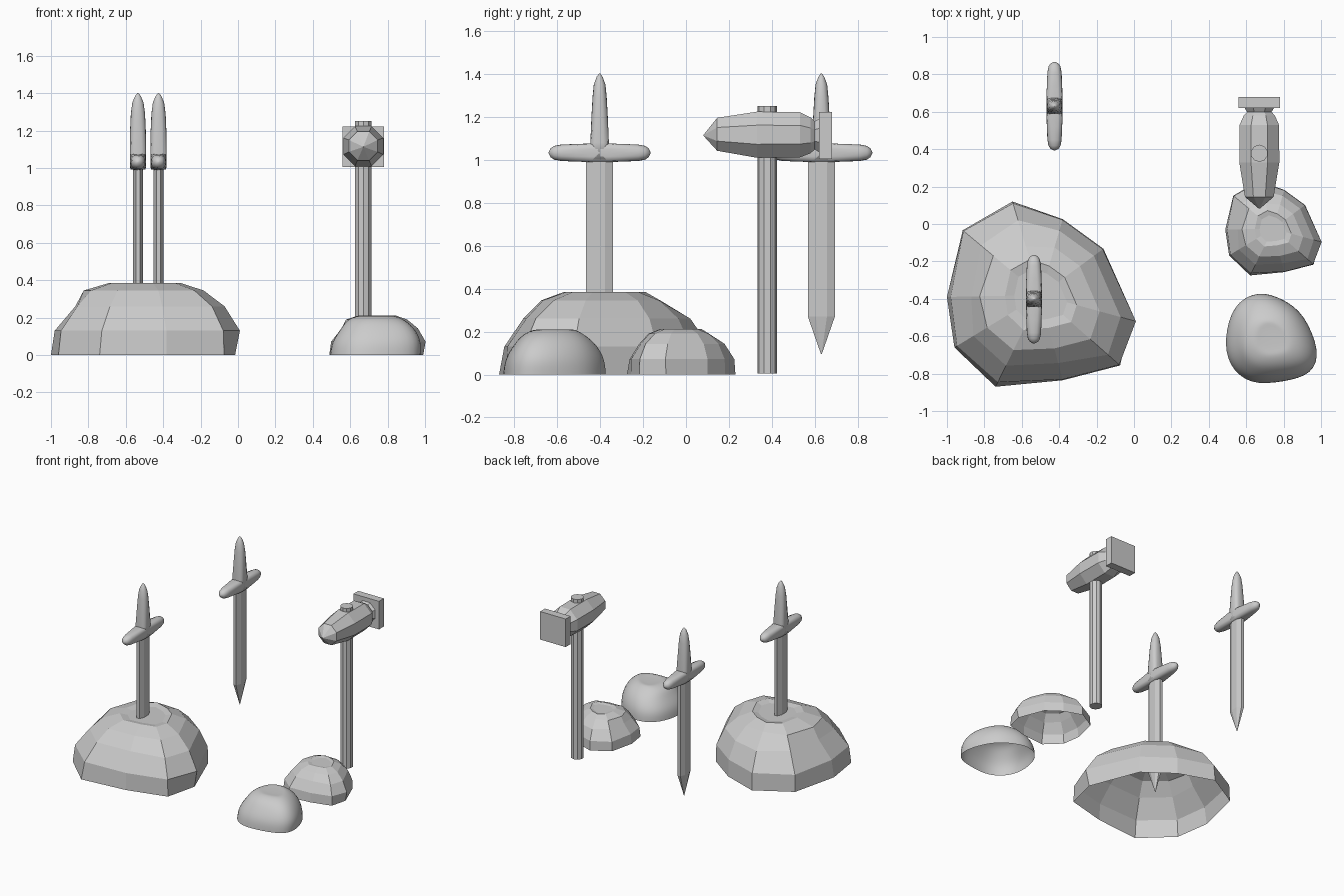
import bpy, bmesh
from math import sin, cos, pi
from mathutils import Vector

if "Cube" in bpy.data.objects:
    bpy.data.objects.remove(bpy.data.objects["Cube"])


def loft(name, rings, cap_start=True, cap_end=True, smooth=False):
    """Skin a list of equal-length point rings into one object."""
    bm = bmesh.new()
    vs = [[bm.verts.new(p) for p in ring] for ring in rings]
    n = len(rings[0])
    for a, b in zip(vs, vs[1:]):
        for i in range(n):
            j = (i + 1) % n
            bm.faces.new((a[i], a[j], b[j], b[i]))
    if cap_start:
        bm.faces.new(vs[0][::-1])
    if cap_end:
        bm.faces.new(vs[-1])
    bmesh.ops.remove_doubles(bm, verts=bm.verts, dist=1e-5)
    bmesh.ops.recalc_face_normals(bm, faces=bm.faces)
    for f in bm.faces:
        f.smooth = smooth
    me = bpy.data.meshes.new(name)
    bm.to_mesh(me)
    bm.free()
    ob = bpy.data.objects.new(name, me)
    bpy.context.collection.objects.link(ob)
    return ob


def ring(c, u, v, ru, rv, n, p=2.0, turn=0.5):
    """Superellipse ring round c in the u, v plane (p=2 is round, higher is squarer)."""
    pts = []
    for i in range(n):
        a = 2 * pi * (i + turn) / n
        ca, sa = cos(a), sin(a)
        k = (abs(ca) ** p + abs(sa) ** p) ** (-1 / p)
        pts.append(Vector(c) + Vector(u) * ru * k * ca + Vector(v) * rv * k * sa)
    return pts


X, Y, Z = (1, 0, 0), (0, 1, 0), (0, 0, 1)


def sword(name, x, y):
    # eight-sided flattened blade with a pointed tip
    k = 1 / cos(pi / 8)
    loft(name + "_blade", [ring((x, y, z), X, Y, 0.027 * s * k, 0.063 * s * k, 8)
                           for z, s in ((0.095, 0.03), (0.27, 1), (1.03, 1))])
    # rounded crossguard, square in the middle
    half = [(0.237, 0.004, 2), (0.228, 0.021, 2), (0.212, 0.032, 2.2),
            (0.18, 0.038, 2.6), (0.11, 0.041, 4), (0.045, 0.043, 8)]
    prof = [(-d, r, p) for d, r, p in half] + [(d, r, p) for d, r, p in half[::-1]]
    loft(name + "_guard", [ring((x, y + d, 1.032), X, Z, r, r, 16, p, 0)
                           for d, r, p in prof], smooth=True)
    # tapering grip
    grip = [(1.0, 0.043, 0.044, 8), (1.08, 0.043, 0.043, 6), (1.2, 0.042, 0.038, 3),
            (1.29, 0.038, 0.033, 2.4), (1.35, 0.030, 0.027, 2),
            (1.385, 0.015, 0.014, 2), (1.402, 0.002, 0.002, 2)]
    loft(name + "_grip", [ring((x, y, z), X, Y, a, b, 16, p, 0)
                          for z, a, b, p in grip], smooth=True)


sword("set_sword", -0.535, -0.402)
sword("free_sword", -0.425, 0.63)

# rock: footprint outline stacked in shrinking layers, open underneath
OUTLINE = [(-1.0, -0.39), (-0.92, -0.03), (-0.65, 0.12), (-0.38, 0.03), (-0.16, -0.13),
           (0.01, -0.52), (-0.07, -0.76), (-0.38, -0.84), (-0.74, -0.87), (-0.96, -0.66)]
LAYERS = [(0.0, 0.99), (0.13, 0.98), (0.26, 0.84), (0.345, 0.62), (0.385, 0.38), (0.375, 0.28)]
# per-corner changes (layer, corner -> scale): ledge at back left, dent at front left
TWEAKS = {(0, 0): 1.0, (1, 0): 0.96, (2, 0): 0.74, (3, 0): 0.65, (2, 1): 0.76,
          (3, 1): 0.6, (2, 2): 0.8, (3, 2): 0.52, (0, 5): 0.95, (1, 5): 1.0,
          (0, 8): 1.0, (1, 8): 0.95, (2, 8): 0.77, (3, 8): 0.6, (2, 7): 0.79,
          (0, 2): 1.0, (0, 9): 1.0, (1, 9): 0.97, (2, 9): 0.78}
CX, CY = -0.5, -0.38


def rock(name, ox, oy, s, sz, smooth=False):
    rings = []
    for li, (z, sc) in enumerate(LAYERS):
        pts = []
        for i, (px, py) in enumerate(OUTLINE):
            k = TWEAKS.get((li, i), sc)
            pts.append(Vector((ox + (px - CX) * k * s, oy + (py - CY) * k * s, z * sz)))
        rings.append(pts)
    ob = loft(name, rings, cap_start=False, smooth=smooth)
    if smooth:
        m = ob.modifiers.new("round", 'SUBSURF')
        m.levels = m.render_levels = 2
    return ob


rock("large_rock", CX, CY, 1.0, 1.0)
rock("small_rock", 0.743, -0.025, 0.51, 0.55)
rock("smooth_rock", 0.74, -0.61, 0.515, 0.55, smooth=True)

# hammer handle, poking out through the top of the head
HX, HY, HZ = 0.67, 0.378, 1.113
loft("hammer_handle", [ring((HX, HY, z), X, Y, 0.046, 0.046, 10) for z in (0.005, 1.25)])

# hammer head: faceted body tapering to a point at the front
head = [(0.082, 0.003, 0), (0.145, 0.083, 0.005), (0.33, 0.116, 0.003),
        (0.53, 0.114, 0.003), (0.58, 0.09, 0), (0.60, 0.07, 0)]
loft("hammer_head", [ring((HX, y, HZ + dz), X, Z, r, r, 8) for y, r, dz in head])

# neck and square striking plate
loft("hammer_neck", [ring((HX, y, HZ), X, Z, r, r, 8)
                     for y, r in ((0.595, 0.068), (0.625, 0.088))])
bpy.ops.mesh.primitive_cube_add(size=1, location=(HX, 0.649, HZ))
plate = bpy.context.object
plate.name = "hammer_plate"
plate.scale = (0.22, 0.06, 0.218)
